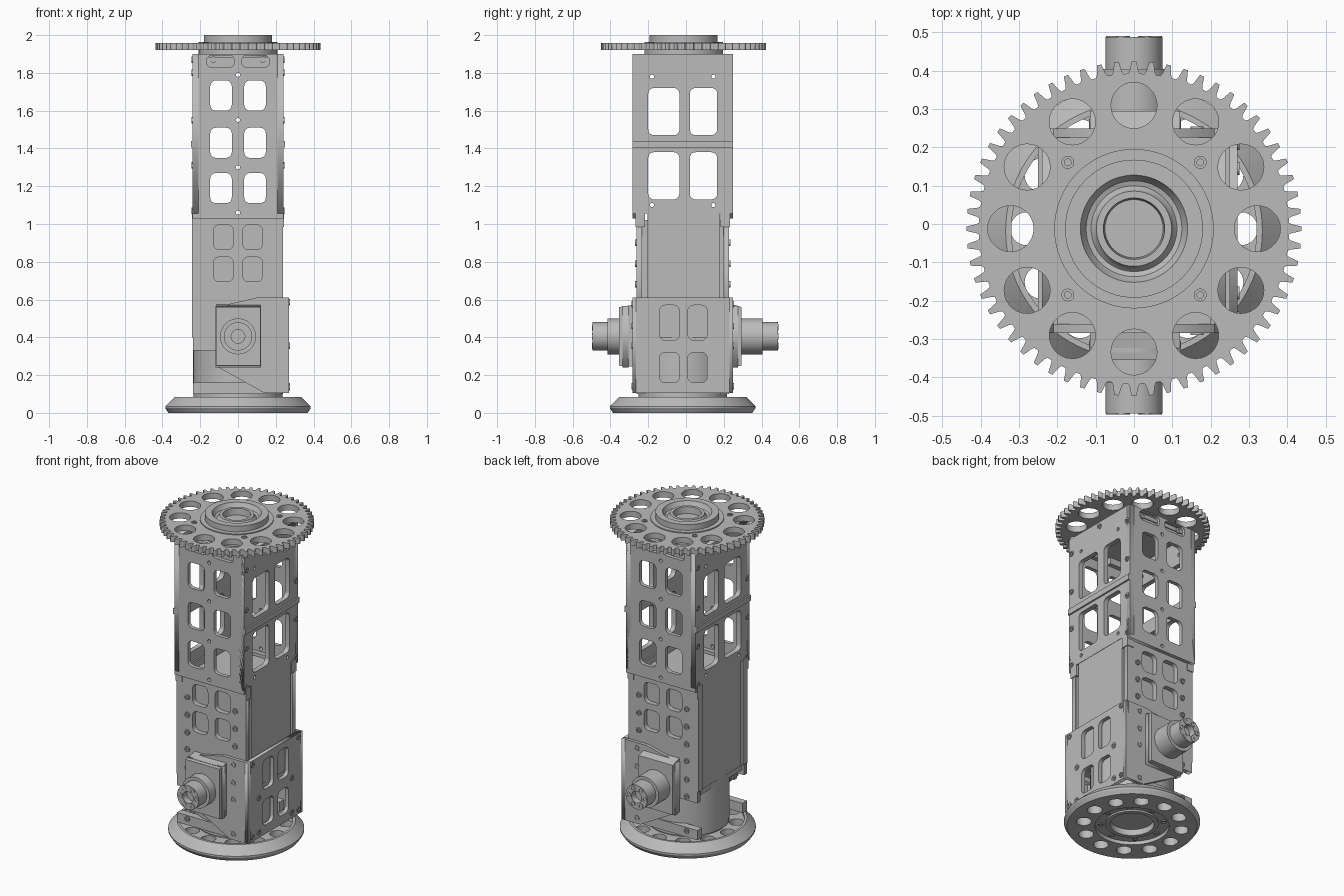
import bpy, bmesh, math
from mathutils import Matrix, Vector

cube = bpy.data.objects.get("Cube")
if cube:
    bpy.data.objects.remove(cube, do_unlink=True)

grey = bpy.data.materials.new("machined_grey")
grey.use_nodes = True
grey.diffuse_color = (0.5, 0.5, 0.5, 1)
grey.node_tree.nodes["Principled BSDF"].inputs["Base Color"].default_value = (0.5, 0.5, 0.5, 1)

C = -0.0175   # depth centre of the column
TAU = math.tau
# Plate planes: columns are the drawing's u, v and the thickness direction
PLANES = {
    "x": Matrix(((0, 0, 1), (1, 0, 0), (0, 1, 0))),
    "y": Matrix(((1, 0, 0), (0, 0, -1), (0, 1, 0))),
    "z": Matrix.Identity(3),
}


def add(name, mesh, smooth=True):
    mesh.materials.clear()
    mesh.materials.append(grey)
    if smooth:
        mesh.shade_smooth()
        mesh.set_sharp_from_angle(angle=math.radians(32))
    obj = bpy.data.objects.new(name, mesh)
    bpy.context.collection.objects.link(obj)
    return obj


def circle(u, v, r, n=32):
    return [(u + r * math.cos(TAU * i / n), v + r * math.sin(TAU * i / n)) for i in range(n)]


def rect(u0, u1, v0, v1, r=0.0):
    if r == 0:
        return [(u0, v0), (u1, v0), (u1, v1), (u0, v1)]
    pts = []
    corners = ((u1 - r, v1 - r), (u0 + r, v1 - r), (u0 + r, v0 + r), (u1 - r, v0 + r))
    for k, (cu, cv) in enumerate(corners):
        for i in range(6):
            a = TAU / 4 * (k + i / 5)
            pts.append((cu + r * math.cos(a), cv + r * math.sin(a)))
    return pts


def plate(name, axis, centre, thick, outline, holes=()):
    """Flat plate with cut-outs, lying across the given axis."""
    curve = bpy.data.curves.new(name, "CURVE")
    curve.dimensions = "2D"
    curve.fill_mode = "BOTH"
    curve.extrude = thick / 2
    for loop in [outline, *holes]:
        s = curve.splines.new("POLY")
        s.points.add(len(loop) - 1)
        for p, (u, v) in zip(s.points, loop):
            p.co = (u, v, 0, 1)
        s.use_cyclic_u = True
    tmp = bpy.data.objects.new(name, curve)
    mesh = bpy.data.meshes.new_from_object(tmp)
    bpy.data.objects.remove(tmp)
    bpy.data.curves.remove(curve)
    shift = Vector([centre if a == axis else 0 for a in "xyz"])
    mesh.transform(Matrix.Translation(shift) @ PLANES[axis].to_4x4())
    bm = bmesh.new()
    bm.from_mesh(mesh)
    bmesh.ops.remove_doubles(bm, verts=bm.verts, dist=1e-5)
    bmesh.ops.recalc_face_normals(bm, faces=bm.faces)
    bm.to_mesh(mesh)
    bm.free()
    return add(name, mesh, smooth=False)


def lathe(name, profile, spots, facing=(0, 0, 1), steps=64):
    """Turned part, repeated at each spot, its axis along facing."""
    bm = bmesh.new()
    turn = Vector((0, 0, 1)).rotation_difference(Vector(facing)).to_matrix().to_4x4()
    for spot in spots:
        m = Matrix.Translation(spot) @ turn
        rings = [[bm.verts.new(m @ Vector((r * math.cos(TAU * i / steps), r * math.sin(TAU * i / steps), h)))
                  for i in range(steps)] for r, h in profile]
        for a, b in zip(rings, rings[1:]):
            for i in range(steps):
                j = (i + 1) % steps
                bm.faces.new((a[i], a[j], b[j], b[i]))
    bmesh.ops.remove_doubles(bm, verts=bm.verts, dist=1e-5)
    bmesh.ops.recalc_face_normals(bm, faces=bm.faces)
    mesh = bpy.data.meshes.new(name)
    bm.to_mesh(mesh)
    bm.free()
    return add(name, mesh)


def box(name, x, y, z):
    bm = bmesh.new()
    bmesh.ops.create_cube(bm, size=1)
    for v in bm.verts:
        v.co = [(lo + hi) / 2 + c * (hi - lo) for c, (lo, hi) in zip(v.co, (x, y, z))]
    mesh = bpy.data.meshes.new(name)
    bm.to_mesh(mesh)
    bm.free()
    return add(name, mesh, smooth=False)


def bolts(name, spots, facing):
    profile = [(0.017, -0.005), (0.017, 0.005), (0.009, 0.005), (0.009, -0.002), (0, -0.002)]
    lathe(name, profile, spots, facing, 12)


def hole_ring(radius, r):
    return [circle(radius * math.cos(TAU * i / 12), C * 0.7 + radius * math.sin(TAU * i / 12), r, 28)
            for i in range(12)]


# Top gear: toothed plate with twelve lightening holes and a stepped hub
teeth = []
for t in range(60):
    for f, r in ((-0.36, 0.405), (-0.27, 0.412), (-0.13, 0.437), (0.13, 0.437), (0.27, 0.412), (0.36, 0.405)):
        a = TAU * (t + f) / 60
        teeth.append((r * math.cos(a), C * 0.7 + r * math.sin(a)))
plate("top_gear", "z", 1.94, 0.036, teeth, hole_ring(0.322, 0.06) + [circle(0, C * 0.7, 0.2, 64)])
lathe("gear_hub", [(0, 1.88), (0.208, 1.88), (0.208, 1.964), (0.18, 1.964), (0.18, 2), (0.14, 2),
                   (0.136, 1.99), (0.125, 1.972), (0.112, 1.968), (0.102, 1.978), (0.098, 1.99),
                   (0.08, 1.99), (0.076, 1.95), (0, 1.95)], [(0, C * 0.7, 0)])
bolts("gear_bolts", [(sx * 0.173, C * 0.7 + sy * 0.173, 1.957) for sx in (-1, 1) for sy in (-1, 1)], (0, 0, 1))

# Base: bevelled rim, pierced disc and recessed hub
lathe("base_rim", [(0.32, 0), (0.368, 0), (0.385, 0.025), (0.385, 0.035), (0.335, 0.085), (0.32, 0.085), (0.32, 0)],
      [(0, C, 0)], steps=96)
plate("base_disc", "z", 0.035, 0.07, circle(0, C, 0.335, 72), hole_ring(0.28, 0.043) + [circle(0, C, 0.22, 64)])
lathe("base_hub", [(0, 0.05), (0.125, 0.05), (0.125, 0.012), (0.15, 0.012), (0.15, 0.022), (0.21, 0.022),
                   (0.21, 0), (0.225, 0), (0.225, 0.08), (0.235, 0.08), (0.235, 0.11), (0, 0.11)], [(0, C, 0)])
bolts("base_bolts", [(0.18 * math.cos(TAU * i / 8), C + 0.18 * math.sin(TAU * i / 8), 0.022) for i in range(8)],
      (0, 0, -1))

# Inner bodies: round lower motor and square upper housing
lathe("lower_motor", [(0, 0.1), (0.237, 0.1), (0.237, 0.45), (0, 0.45)], [(0, C, 0)])
box("inner_housing", (-0.225, 0.225), (C - 0.215, C + 0.215), (0.36, 1.02))
box("top_plate", (-0.2, 0.2), (C - 0.25, C + 0.25), (1.86, 1.885))

# Side plates of the upper column, side cover panels and cross bars
side_windows = [rect(y0, y1, z0, z1, 0.03)
                for y0, y1 in ((-0.2, -0.035), (0.02, 0.165)) for z0, z1 in ((1.13, 1.38), (1.47, 1.72))]
side_pins = [circle(y, z, 0.011, 12) for y in (-0.18, 0.145) for z in (1.1, 1.78)]
for s, tag in ((1, "left"), (-1, "right")):
    plate(f"upper_side_plate_{tag}", "x", s * 0.225, 0.03,
          rect(C - 0.267, C + 0.267, 1.055, 1.9), side_windows + side_pins)
    box(f"cross_bar_{tag}", sorted((s * 0.21, s * 0.25)), (C - 0.267, C + 0.267), (1.405, 1.44))
    box(f"side_cover_{tag}", sorted((s * 0.2, s * 0.238)), (-0.205, 0.18), (0.4, 1.06))
    bolts(f"side_bolts_{tag}", [(s * 0.24, y, z) for y in (-0.262, 0.227) for z in (1.07, 1.31, 1.55, 1.8)]
          + [(s * 0.24, C, 1.87)], (s, 0, 0))

# Front and back plates, mirrored about the column centre
upper_windows = [rect(min(s * 0.033, s * 0.147), max(s * 0.033, s * 0.147), z - 0.08, z + 0.08, 0.03)
                 for s in (-1, 1) for z in (1.19, 1.43, 1.68)]
upper_windows += [rect(min(s * 0.02, s * 0.165), max(s * 0.02, s * 0.165), 1.83, 1.893, 0.025) for s in (-1, 1)]
upper_pins = [circle(0, z, 0.011, 12) for z in (1.06, 1.3, 1.55, 1.79)]
lower_windows = [rect(min(s * 0.025, s * 0.13), max(s * 0.025, s * 0.13), z - 0.065, z + 0.065, 0.03)
                 for s in (-1, 1) for z in (0.76, 0.93)]
gusset = [(0.27, 0.105), (0.27, 0.61), (0.1, 0.61), (-0.12, 0.56), (-0.12, 0.25), (0.14, 0.105)]

for s, tag, depths in ((-1, "front", (0.355, 0.415, 0.494)), (1, "back", (0.295, 0.405, 0.488))):
    face = (0, s, 0)
    plate(f"upper_{tag}_plate", "y", C + s * 0.255, 0.024, rect(-0.24, 0.24, 1.03, 1.9), upper_windows + upper_pins)
    plate(f"middle_{tag}_plate", "y", C + s * 0.23, 0.03, rect(-0.238, 0.238, 0.33, 1.04), lower_windows)
    plate(f"gusset_{tag}", "y", C + s * 0.257, 0.02, gusset)
    box(f"foot_{tag}", (-0.238, 0.16), sorted((C + s * 0.2, C + s * 0.245)), (0.1, 0.16))
    bolts(f"{tag}_bolts", [(sx * 0.165, C + s * 0.247, z) for sx in (-1, 1) for z in (0.68, 0.79, 0.9)]
          + [(-0.165, C + s * 0.247, z) for z in (0.14, 0.355, 0.46, 0.575)]
          + [(0.165, C + s * 0.267, z) for z in (0.14, 0.355, 0.46, 0.575)]
          + [(sx * 0.13, C + s * 0.249, 1.87) for sx in (-1, 1)], face)
    for sx in (-1, 1):
        # Corner brackets inside the top, and joint lugs at mid height
        box(f"top_bracket_{tag}", sorted((sx * 0.02, sx * 0.18)), sorted((C + s * 0.215, C + s * 0.244)), (1.82, 1.87))
        box(f"joint_lug_{tag}", sorted((sx * 0.2, sx * 0.243)), sorted((C + s * 0.2, C + s * 0.25)), (0.985, 1.06))
    box(f"corner_rail_{tag}", (-0.243, -0.2), sorted((C + s * 0.2, C + s * 0.243)), (0.4, 1.0))

    # Tapered bearing block with collar and bolted shaft
    d1, d2, d3 = depths
    block = box(f"bearing_block_{tag}", (-0.115, 0.12), sorted((s * 0.23, s * d1)), (0.25, 0.56))
    for v in block.data.vertices:
        if abs(v.co.y) < 0.24:
            v.co.z += 0.02 if v.co.z > 0.4 else -0.01
    plate(f"bearing_lip_{tag}", "y", s * (d1 - 0.035), 0.03, rect(-0.118, 0.123, 0.24, 0.565))
    lathe(f"drive_shaft_{tag}", [(0.095, d1 - 0.05), (0.095, d2), (0.075, d2), (0.075, d3), (0.036, d3),
                                 (0.036, d3 - 0.04), (0, d3 - 0.04)], [(0, 0, 0.405)], face)
    bolts(f"shaft_bolts_{tag}", [(0.056 * math.cos(TAU * i / 6), s * (d3 - 0.002), 0.405 + 0.056 * math.sin(TAU * i / 6))
                                 for i in range(6)], face)

# Lower side bracket plate with four windows
lower_side_windows = [rect(y0, y1, z0, z1, 0.03)
                      for y0, y1 in ((-0.14, -0.035), (0.01, 0.112)) for z0, z1 in ((0.16, 0.32), (0.385, 0.57))]
plate("lower_side_bracket", "x", 0.258, 0.024, rect(C - 0.267, C + 0.267, 0.105, 0.61), lower_side_windows)
bolts("bracket_bolts", [(0.27, y, z) for y in (-0.18, 0.145) for z in (0.14, 0.355)]
      + [(0.27, y, z) for y in (-0.245, 0.21) for z in (0.135, 0.585)], (1, 0, 0))
